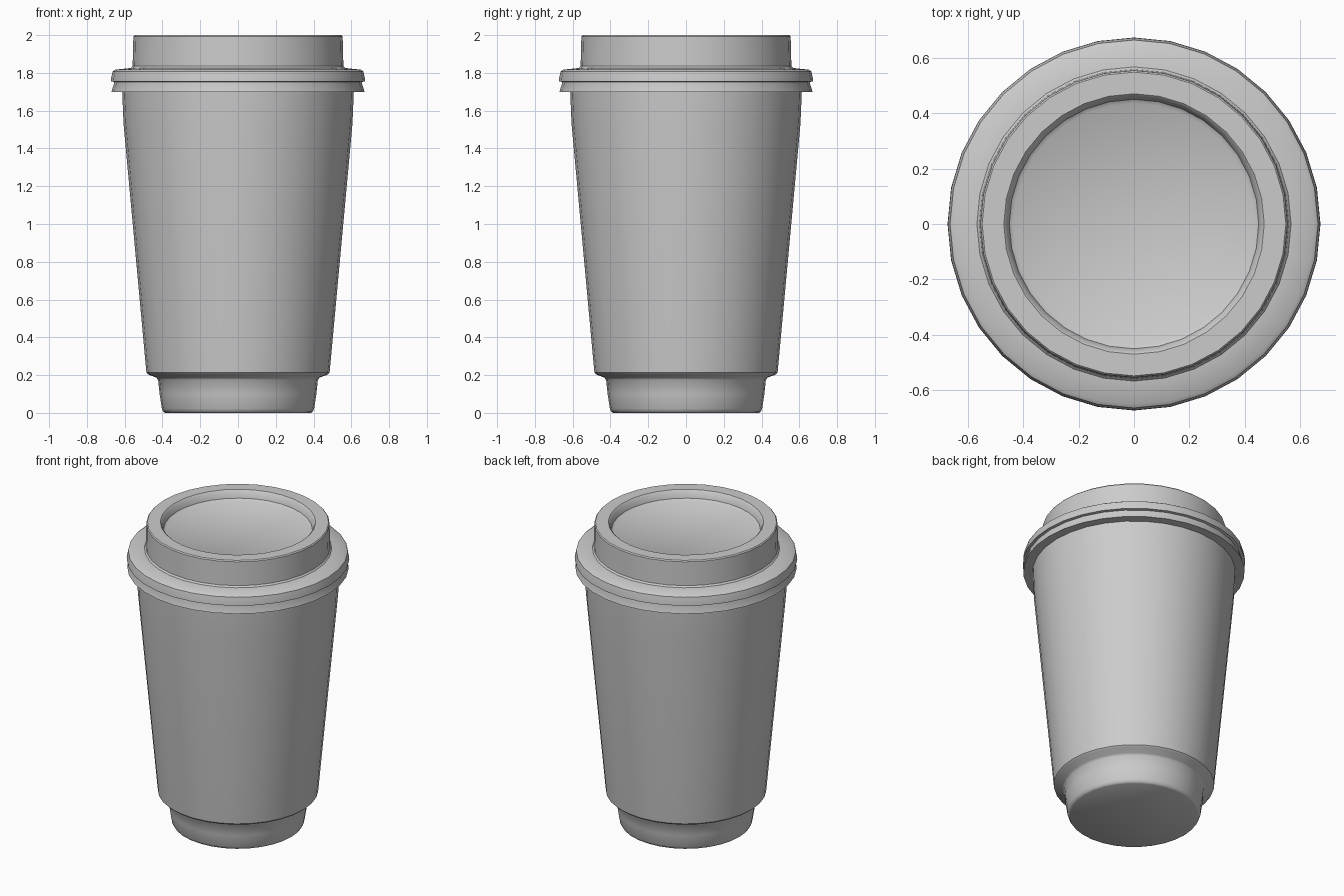
import bpy, bmesh, math

if "Cube" in bpy.data.objects:
    bpy.data.objects.remove(bpy.data.objects["Cube"])

SIDES = 32


def lathe(name, profile, angle=35):
    """Revolve (radius, z) points around z; radius 0 closes to a pole."""
    bm = bmesh.new()
    rings = []
    for r, z in profile:
        if r == 0:
            rings.append([bm.verts.new((0, 0, z))] * SIDES)
        else:
            rings.append([bm.verts.new((r * math.cos(math.tau * i / SIDES),
                                        r * math.sin(math.tau * i / SIDES), z))
                          for i in range(SIDES)])
    for low, high in zip(rings, rings[1:]):
        for i in range(SIDES):
            j = (i + 1) % SIDES
            corners = dict.fromkeys((low[i], low[j], high[j], high[i]))
            bm.faces.new(list(corners))
    mesh = bpy.data.meshes.new(name)
    bm.to_mesh(mesh)
    bm.free()
    obj = bpy.data.objects.new(name, mesh)
    bpy.context.collection.objects.link(obj)
    bpy.ops.object.select_all(action='DESELECT')
    obj.select_set(True)
    bpy.context.view_layer.objects.active = obj
    bpy.ops.object.shade_smooth_by_angle(angle=math.radians(angle))
    return obj


# Cup foot and tapered outer wall, with the stepped underside between them
lathe("cup_body", [
    (0, 0), (0.385, 0), (0.395, 0.006), (0.403, 0.022),
    (0.415, 0.10), (0.423, 0.175), (0.433, 0.187),
    (0.475, 0.203), (0.485, 0.213),
    (0.606, 1.53), (0.613, 1.70)])

# Lid: double snap rim, shoulder, raised wall and recessed top
lathe("lid", [
    (0.613, 1.70), (0.670, 1.70), (0.656, 1.745), (0.656, 1.752),
    (0.673, 1.755), (0.671, 1.775), (0.664, 1.808), (0.650, 1.817),
    (0.567, 1.826), (0.558, 1.836), (0.554, 1.993), (0.548, 2.0),
    (0.470, 2.0), (0.462, 1.993), (0.450, 1.95), (0.435, 1.94),
    (0, 1.94)])
